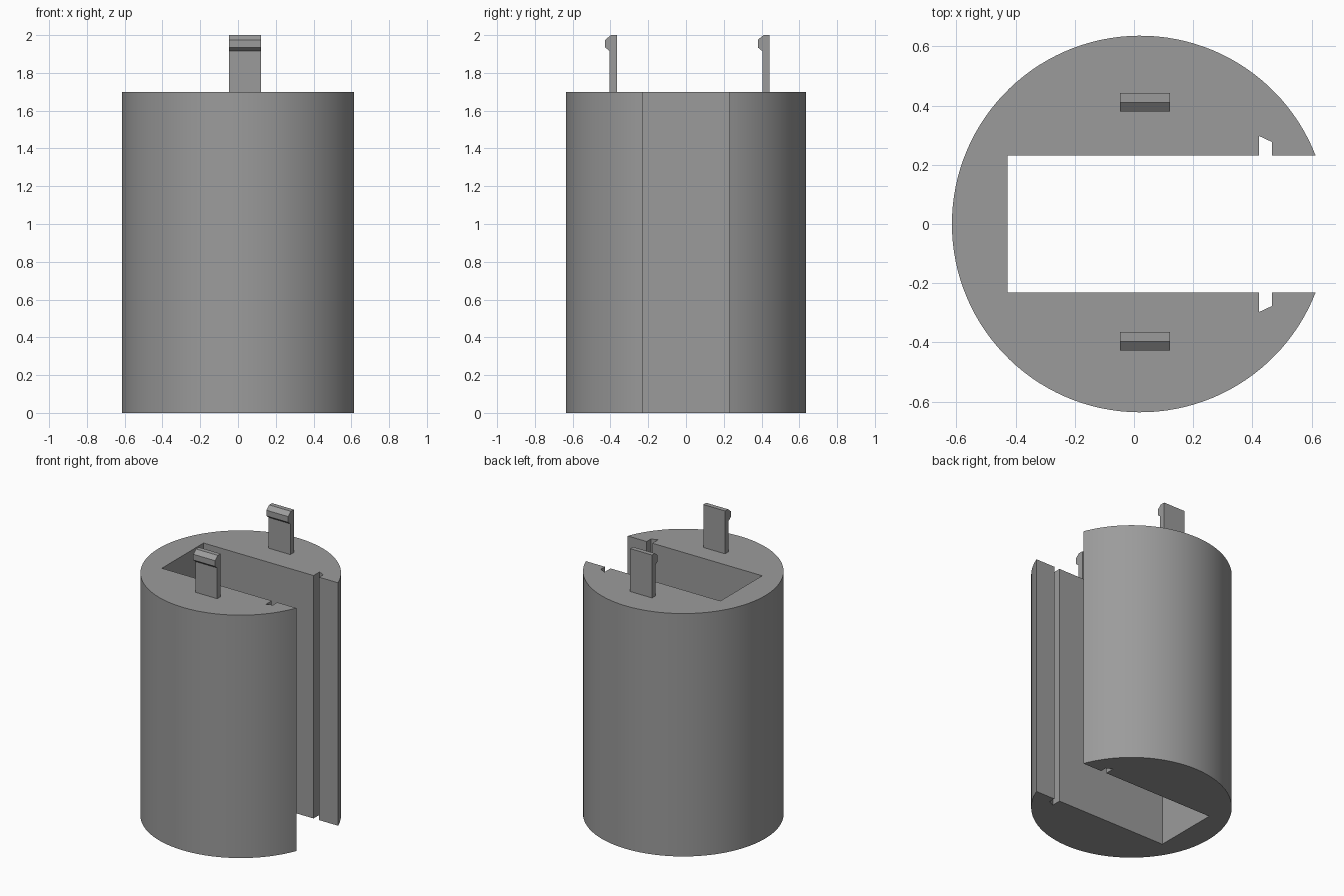
import bpy, bmesh, math
from mathutils import Vector

if "Cube" in bpy.data.objects:
    bpy.data.objects.remove(bpy.data.objects["Cube"])

grey = bpy.data.materials.new("mid grey")
grey.diffuse_color = (0.33, 0.33, 0.33, 1)
grey.use_nodes = True
grey.node_tree.nodes["Principled BSDF"].inputs["Base Color"].default_value = grey.diffuse_color


def extrude_profile(name, points, offset):
    """Closed outline swept along an offset vector."""
    bm = bmesh.new()
    face = bm.faces.new([bm.verts.new(p) for p in points])
    swept = bmesh.ops.extrude_face_region(bm, geom=[face])
    moved = [v for v in swept["geom"] if isinstance(v, bmesh.types.BMVert)]
    bmesh.ops.translate(bm, verts=moved, vec=Vector(offset))
    bmesh.ops.recalc_face_normals(bm, faces=bm.faces)
    mesh = bpy.data.meshes.new(name)
    bm.to_mesh(mesh)
    bm.free()
    mesh.materials.append(grey)
    obj = bpy.data.objects.new(name, mesh)
    bpy.context.collection.objects.link(obj)
    return obj


# Slotted cylinder: circular arc, then the slot with a groove in each wall
RADIUS, CENTRE_X, HEIGHT = 0.636, 0.021, 1.70
SLOT_HALF, SLOT_END, STEPS = 0.231, -0.428, 110
start = math.asin(SLOT_HALF / RADIUS)
arc = []
for i in range(STEPS + 1):
    a = start + (2 * math.pi - 2 * start) * i / STEPS
    arc.append((CENTRE_X + RADIUS * math.cos(a), RADIUS * math.sin(a), 0))
wall = [(0.466, SLOT_HALF), (0.466, 0.277), (0.423, 0.297),
        (0.423, SLOT_HALF), (SLOT_END, SLOT_HALF)]
lower_wall = [(x, -y, 0) for x, y in wall]
upper_wall = [(x, y, 0) for x, y in reversed(wall)]
body = extrude_profile("slotted_cylinder", arc + lower_wall + upper_wall, (0, 0, HEIGHT))
bpy.context.view_layer.objects.active = body
body.select_set(True)
bpy.ops.object.shade_smooth_by_angle(angle=math.radians(20))

# Snap clips: thin stem with a chamfered hook towards the front
hook = [(0.063, HEIGHT - 0.01), (0.063, 2.0), (0.031, 2.0), (0, 1.975),
        (0, 1.935), (0.024, 1.915), (0.024, HEIGHT - 0.01)]
for name, y0 in (("front_clip", -0.428), ("back_clip", 0.38)):
    extrude_profile(name, [(-0.047, y0 + y, z) for y, z in hook], (0.169, 0, 0))
